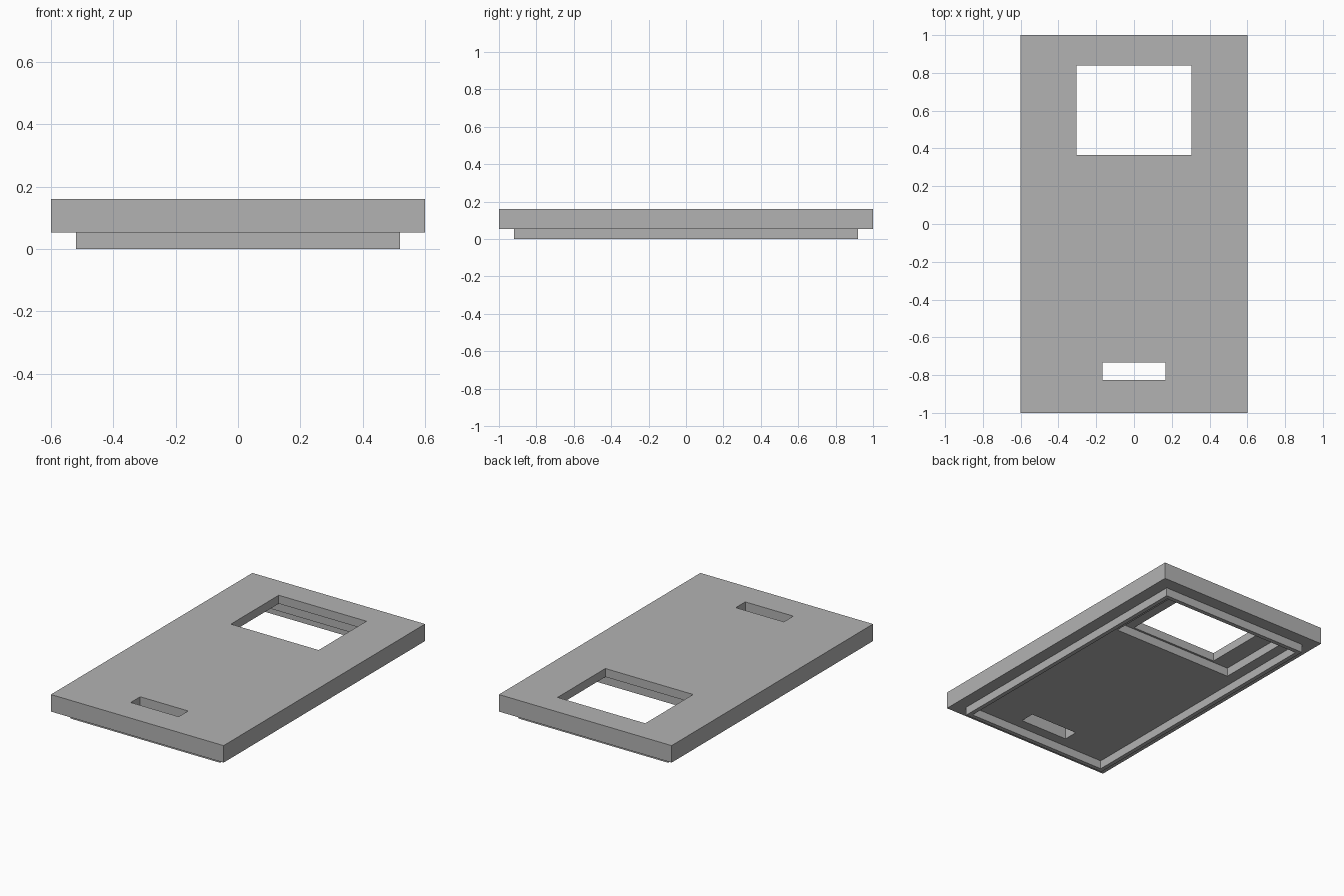
import bpy

old = bpy.data.objects.get("Cube")
if old:
    bpy.data.objects.remove(old, do_unlink=True)

grey = bpy.data.materials.new("plain_grey")
grey.use_nodes = True
grey.diffuse_color = (0.45, 0.45, 0.45, 1)
grey.node_tree.nodes["Principled BSDF"].inputs["Base Color"].default_value = (0.45, 0.45, 0.45, 1)


def box(name, half_x, y0, y1, z0, z1):
    """Box centred on x = 0, spanning the given y and z ranges."""
    bpy.ops.mesh.primitive_cube_add(size=1, location=(0, (y0 + y1) / 2, (z0 + z1) / 2))
    obj = bpy.context.object
    obj.name = obj.data.name = name
    obj.scale = (2 * half_x, y1 - y0, z1 - z0)
    bpy.ops.object.transform_apply(location=True, rotation=False, scale=True)
    obj.data.materials.append(grey)
    return obj


def combine(target, tool, operation):
    """Apply a boolean to the target and discard the tool."""
    tool.hide_render = True
    mod = target.modifiers.new(tool.name, 'BOOLEAN')
    mod.operation = operation
    mod.solver = 'EXACT'
    mod.object = tool
    bpy.context.view_layer.objects.active = target
    bpy.ops.object.modifier_apply(modifier=mod.name)
    bpy.data.objects.remove(tool, do_unlink=True)


TOP, UNDER, LEDGE = 0.16, 0.053, 0.107
RIM = 0.027

# Main panel with a locating rim below
panel = box("cover_panel", 0.6, -1, 1, UNDER, TOP)
combine(panel, box("rim_block", 0.52, -0.92, 0.92, 0, LEDGE), 'UNION')
combine(panel, box("rim_hollow", 0.52 - RIM, -0.92 + RIM, 0.92 - RIM, -0.1, UNDER), 'DIFFERENCE')

# Shallow pocket under the window, then the window and the slot
combine(panel, box("window_pocket", 0.423, 0.352, 0.853, -0.1, LEDGE), 'DIFFERENCE')
combine(panel, box("window_opening", 0.305, 0.365, 0.84, -0.1, 0.3), 'DIFFERENCE')
combine(panel, box("slot_opening", 0.167, -0.827, -0.733, -0.1, 0.3), 'DIFFERENCE')

panel.data.materials.clear()
panel.data.materials.append(grey)
for face in panel.data.polygons:
    face.material_index = 0
    face.use_smooth = False
